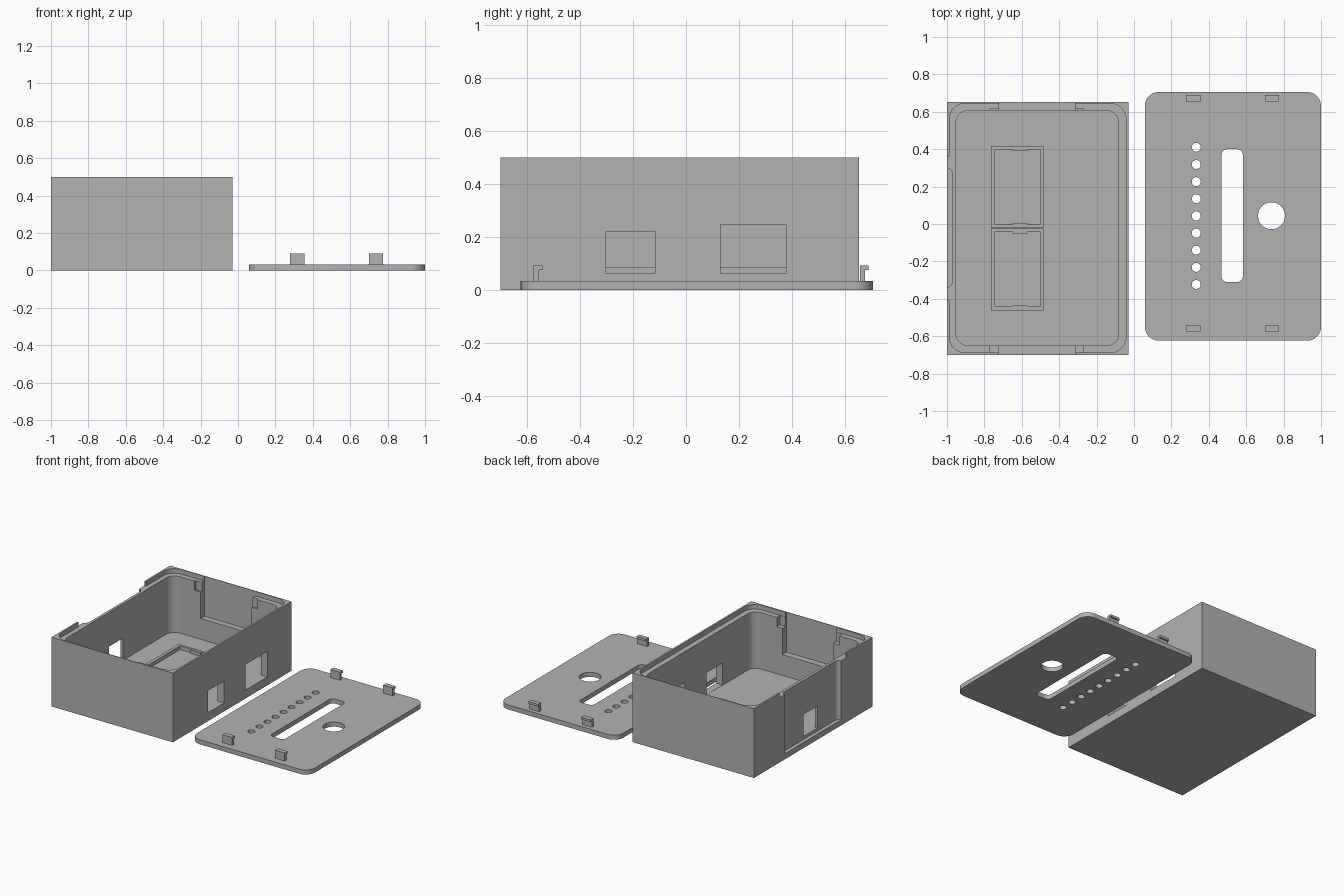
import bpy, bmesh, math

if "Cube" in bpy.data.objects:
    bpy.data.objects.remove(bpy.data.objects["Cube"])

grey = bpy.data.materials.new("plain grey")
grey.diffuse_color = (0.45, 0.45, 0.45, 1)
grey.use_nodes = True
grey.node_tree.nodes["Principled BSDF"].inputs["Base Color"].default_value = grey.diffuse_color


def prism(name, pts, z0, z1):
    """Extrude a closed xy outline from z0 to z1."""
    bm = bmesh.new()
    base = bm.faces.new([bm.verts.new((x, y, z0)) for x, y in pts])
    ext = bmesh.ops.extrude_face_region(bm, geom=[base])
    for v in ext["geom"]:
        if isinstance(v, bmesh.types.BMVert):
            v.co.z = z1
    bmesh.ops.recalc_face_normals(bm, faces=bm.faces)
    me = bpy.data.meshes.new(name)
    bm.to_mesh(me)
    bm.free()
    me.materials.append(grey)
    ob = bpy.data.objects.new(name, me)
    bpy.context.collection.objects.link(ob)
    return ob


def block(name, x0, x1, y0, y1, z0, z1):
    return prism(name, [(x0, y0), (x1, y0), (x1, y1), (x0, y1)], z0, z1)


def rounded(name, x0, x1, y0, y1, z0, z1, r, n=10):
    pts = []
    corners = [(x1 - r, y1 - r), (x0 + r, y1 - r), (x0 + r, y0 + r), (x1 - r, y0 + r)]
    for q, (cx, cy) in enumerate(corners):
        for i in range(n + 1):
            a = math.pi / 2 * (q + i / n)
            pts.append((cx + r * math.cos(a), cy + r * math.sin(a)))
    return prism(name, pts, z0, z1)


def disc(name, cx, cy, r, z0, z1, n):
    return prism(name, [(cx + r * math.cos(2 * math.pi * i / n),
                         cy + r * math.sin(2 * math.pi * i / n)) for i in range(n)], z0, z1)


def carve(target, cutters):
    """Subtract every cutter from the target and remove the cutters."""
    bpy.context.view_layer.objects.active = target
    for c in cutters:
        c.hide_render = True
        m = target.modifiers.new("cut", 'BOOLEAN')
        m.operation = 'DIFFERENCE'
        m.solver = 'EXACT'
        m.object = c
        bpy.ops.object.modifier_apply(modifier=m.name)
        bpy.data.objects.remove(c)


def smooth(ob):
    bpy.ops.object.select_all(action='DESELECT')
    ob.select_set(True)
    bpy.context.view_layer.objects.active = ob
    bpy.ops.object.shade_smooth_by_angle(angle=math.radians(30))


# Case: square outside, rounded cavity, shallow seat for the lid
case = block("case", -1, -0.03, -0.70, 0.653, 0, 0.5)
cuts = [
    rounded("cavity", -0.952, -0.082, -0.65, 0.606, 0.06, 0.6, 0.065),
    rounded("lid_seat", -0.987, -0.043, -0.688, 0.645, 0.467, 0.6, 0.085),
    # thinned areas inside the two end walls
    block("back_relief", -0.722, -0.315, 0.5, 0.65, 0.21, 0.6),
    block("front_relief", -0.722, -0.315, -0.697, -0.5, 0.21, 0.6),
    # windows in the right wall
    block("small_window", -0.2, 0.02, -0.302, -0.117, 0.061, 0.22),
    block("large_window", -0.2, 0.02, 0.13, 0.378, 0.061, 0.246),
    # outer relief, rim gap and window in the left wall
    rounded("left_relief", -1.05, -0.972, -0.34, 0.30, 0.04, 0.6, 0.032),
    block("rim_gap", -1.05, -0.97, -0.41, 0.36, 0.467, 0.6),
    block("left_window", -1.05, -0.9, -0.11, 0.05, 0.061, 0.22),
]
# pockets that receive the lid clips
for x in (-0.77, -0.35):
    cuts.append(block("back_pocket", x, x + 0.08, 0.55, 0.618, 0.40, 0.48))
    cuts.append(block("front_pocket", x, x + 0.08, -0.686, -0.6, 0.40, 0.48))
carve(case, cuts)
smooth(case)

# Raised board frames on the case floor
for i, (y0, y1) in enumerate([(-0.462, -0.024), (-0.022, 0.417)]):
    frame = block(f"board_frame_{i + 1}", -0.765, -0.484, y0, y1, 0.055, 0.087)
    mid = (y0 + y1) / 2
    carve(frame, [
        block("opening", -0.742, -0.50, y0 + 0.02, y1 - 0.018, 0, 0.2)])
    # small retaining tabs at both ends
    block(f"frame_tab_back_{i + 1}", -0.65, -0.57, y1 - 0.028, y1 - 0.017, 0.055, 0.086)
    block(f"frame_tab_front_{i + 1}", -0.65, -0.57, y0 + 0.019, y0 + 0.027, 0.055, 0.086)

# Lid plate with a row of small holes, a slot and a round opening
lid = rounded("lid", 0.058, 1.0, -0.624, 0.706, 0, 0.033, 0.075)
holes = [disc("small_hole", 0.333, 0.41 - 0.0917 * i, 0.024, -0.1, 0.1, 24) for i in range(9)]
holes.append(rounded("slot", 0.468, 0.582, -0.31, 0.40, -0.1, 0.1, 0.03, 6))
holes.append(disc("round_opening", 0.735, 0.044, 0.072, -0.1, 0.1, 48))
carve(lid, holes)
smooth(lid)

# Hooked clips standing on the lid, all hooks facing the back
n = 0
for x in (0.279, 0.70):
    for y in (-0.575, 0.656):
        n += 1
        block(f"clip_stem_{n}", x, x + 0.076, y, y + 0.02, 0.03, 0.091)
        block(f"clip_hook_{n}", x, x + 0.076, y + 0.019, y + 0.033, 0.075, 0.091)
